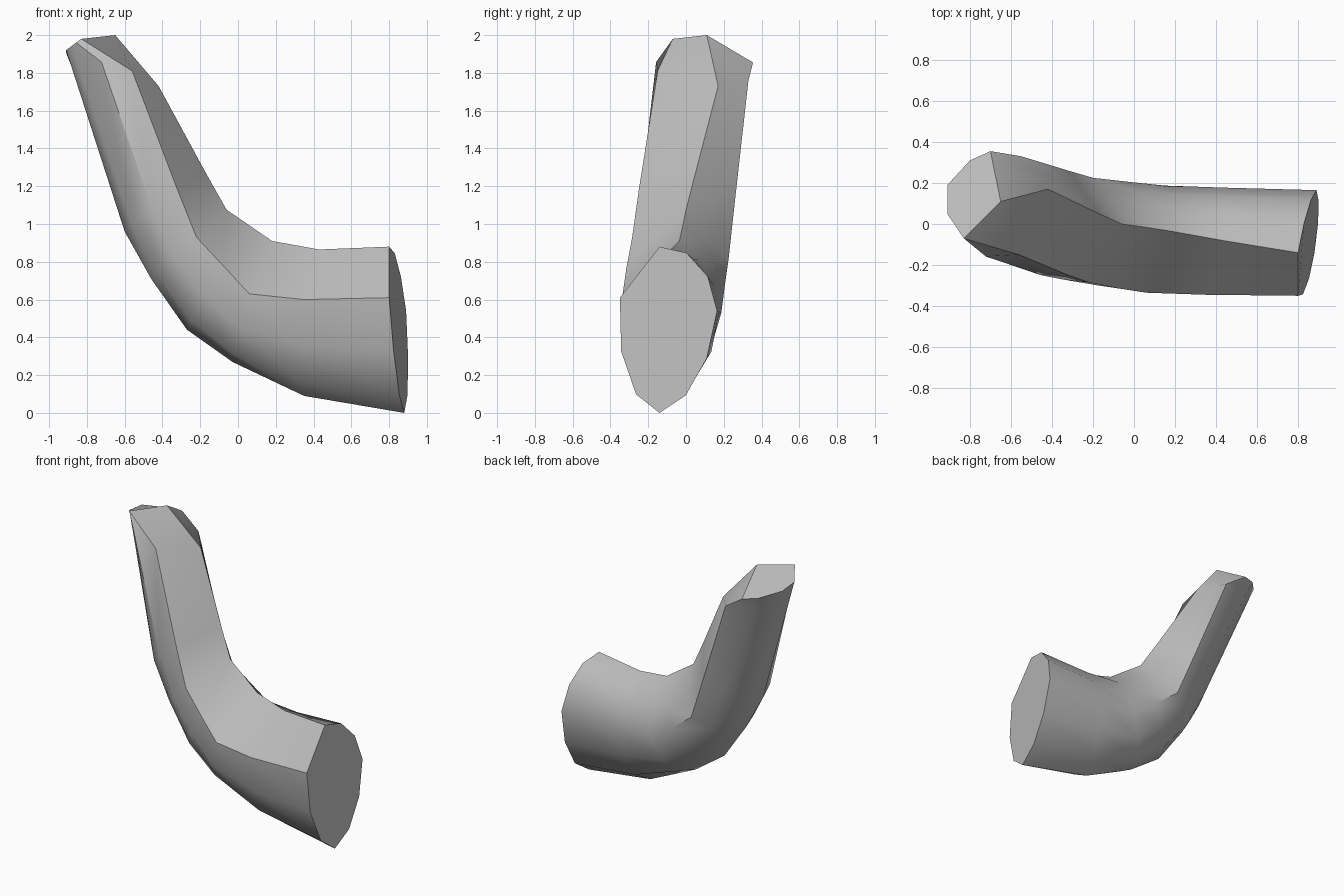
import bpy, bmesh, math
from mathutils import Vector

cube = bpy.data.objects.get("Cube")
if cube:
    bpy.data.objects.remove(cube)

grey = bpy.data.materials.new("plain grey")
grey.use_nodes = True
colour = (0.5, 0.5, 0.5, 1)
grey.diffuse_color = colour
grey.node_tree.nodes["Principled BSDF"].inputs["Base Color"].default_value = colour

# Stations along the bend: crest, back ridge, outer curve, front ridge
STATIONS = [
    ((.80, -.14, .88), (.89, .165, .54), (.88, -.14, 0), (.80, -.35, .61)),
    ((.43, -.08, .865), (.45, .177, .535), (.35, -.09, .09), (.35, -.345, .60)),
    ((.18, -.035, .91), (.15, .187, .53), (-.03, -.07, .27), (.06, -.335, .63)),
    ((.05, -.015, 1.0), (-.02, .205, .67), (-.27, -.06, .44), (-.07, -.315, .77)),
    ((-.06, 0, 1.075), (-.20, .225, .81), (-.46, -.04, .71), (-.22, -.285, .93)),
    ((-.17, .05, 1.27), (-.32, .26, 1.13), (-.60, -.03, .96), (-.32, -.25, 1.18)),
    ((-.42, .17, 1.73), (-.55, .33, 1.755), (-.90, .045, 1.885), (-.56, -.15, 1.81)),
]

# Corners of the six-sided slanted top
TOP_RIM = [Vector(p) for p in (
    (-.65, .11, 2.0), (-.70, .355, 1.855), (-.80, .31, 1.87),
    (-.91, .19, 1.906), (-.91, .05, 1.92), (-.83, -.07, 1.98))]


def thirds(p, q):
    """Start and two inner points of a straight edge."""
    return [p.lerp(q, step / 3) for step in range(3)]


def section(corners, inner_bulge):
    """Ten-sided ring: three rounded quarters and one flat inner side."""
    pts = [Vector(c) for c in corners]
    centre = sum(pts, Vector()) / len(pts)
    ring = []
    for p, q, bulge in zip(pts, pts[1:], (inner_bulge, .9, 1.25)):
        for step, straight in enumerate(thirds(p, q)):
            t = math.radians(30 * step)
            arc = centre + (p - centre) * math.cos(t) + (q - centre) * math.sin(t)
            ring.append(straight + (arc - straight) * bulge)
    return ring + [pts[-1]]


# Bent tube with closed ends; the inner back side flattens towards the top
outlines = [section(s, max(0, 1 - i / 5)) for i, s in enumerate(STATIONS)]
crest, back, side_a, side_b, outer, front = TOP_RIM
top = thirds(crest, back) + [back, side_a, side_b] + thirds(outer, front) + [front]

# The outer side runs straight up to the top rim
for i in range(4, 8):
    outlines[-1][i] = outlines[-2][i].lerp(top[i], .85)
outlines.append(top)

bm = bmesh.new()
rings = [[bm.verts.new(p) for p in outline] for outline in outlines]
for low, high in zip(rings, rings[1:]):
    for i in range(len(low)):
        j = (i + 1) % len(low)
        bm.faces.new((low[i], low[j], high[j], high[i]))
bm.faces.new(rings[0])
bm.faces.new(rings[-1])
bmesh.ops.recalc_face_normals(bm, faces=bm.faces)

mesh = bpy.data.meshes.new("bent_tube")
bm.to_mesh(mesh)
bm.free()
mesh.materials.append(grey)
tube = bpy.data.objects.new("bent_tube", mesh)
bpy.context.collection.objects.link(tube)

# Smooth sides with sharp ridges and rims
bpy.ops.object.select_all(action="DESELECT")
tube.select_set(True)
bpy.context.view_layer.objects.active = tube
bpy.ops.object.shade_smooth_by_angle(angle=math.radians(38))
